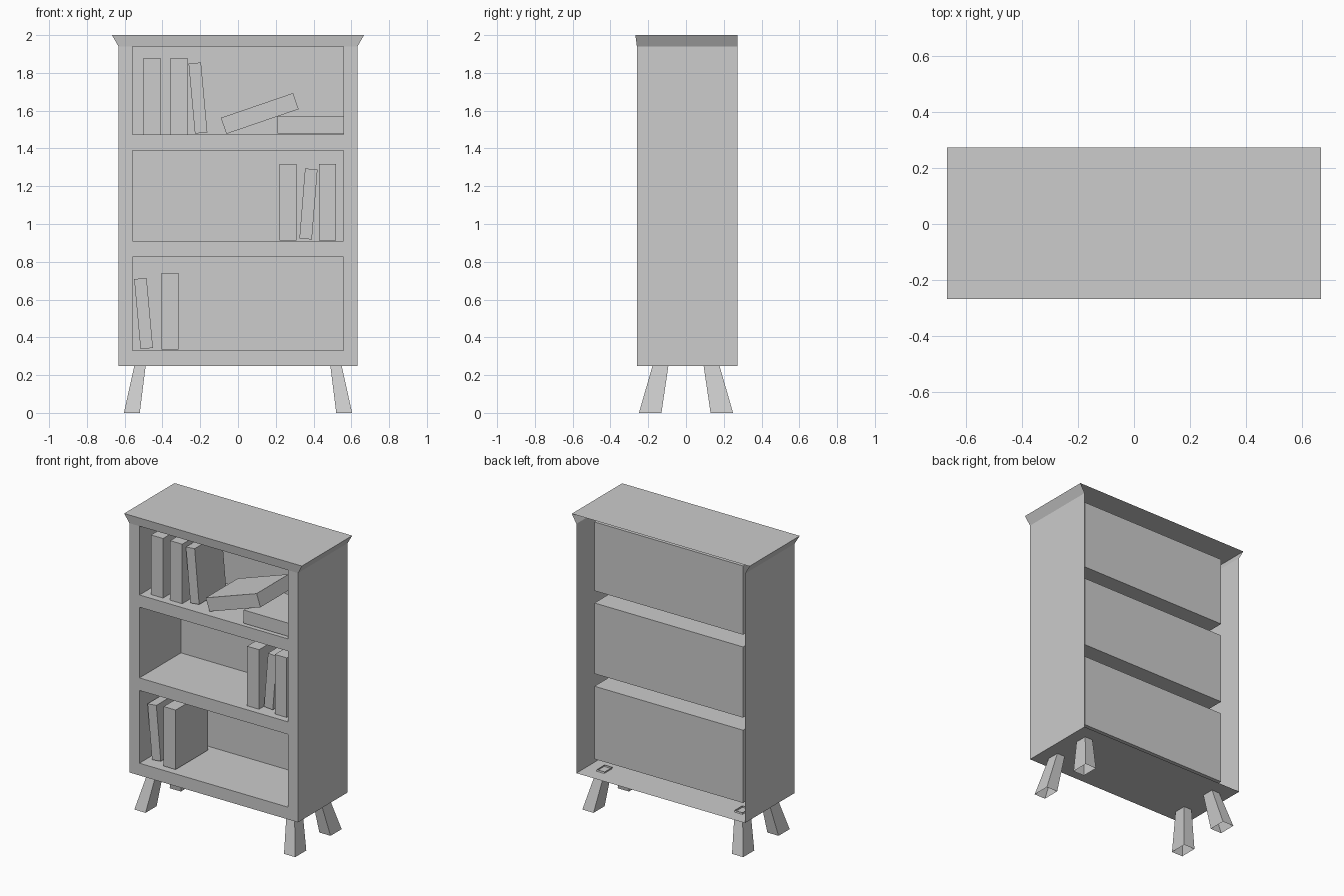
import bpy, bmesh
from math import radians
from mathutils import Matrix, Vector

cube = bpy.data.objects.get("Cube")
if cube:
    bpy.data.objects.remove(cube, do_unlink=True)

grey = bpy.data.materials.new("plain grey")
grey.use_nodes = True
colour = (0.604, 0.604, 0.604, 1)
grey.diffuse_color = colour
grey.node_tree.nodes["Principled BSDF"].inputs["Base Color"].default_value = colour


def finish(name, bm):
    mesh = bpy.data.meshes.new(name)
    bmesh.ops.remove_doubles(bm, verts=bm.verts, dist=0.0001)
    bm.to_mesh(mesh)
    bm.free()
    mesh.materials.append(grey)
    obj = bpy.data.objects.new(name, mesh)
    bpy.context.collection.objects.link(obj)
    return obj


def quad(bm, points):
    return bm.faces.new([bm.verts.new(p) for p in points])


def loft(bm, a, b):
    """Skin the gap between two closed rings of points."""
    for i in range(len(a)):
        j = (i + 1) % len(a)
        quad(bm, (a[i], a[j], b[j], b[i]))


def upright_rect(x0, x1, z0, z1, y):
    return [Vector(p) for p in ((x0, y, z0), (x1, y, z0), (x1, y, z1), (x0, y, z1))]


# Case: open-backed shell with a flared top
FRONT, BACK, PANEL = -0.26, 0.272, 0.185
SIDE, OPENING, LIP = 0.633, 0.558, 0.667
BASE, EAVES, TOP = 0.248, 1.94, 2.0
bm = bmesh.new()
outline = [(-SIDE, BASE), (SIDE, BASE), (SIDE, EAVES),
           (LIP, TOP), (-LIP, TOP), (-SIDE, EAVES)]
front_ring = [Vector((x, -0.268 if z == TOP else FRONT, z)) for x, z in outline]
back_ring = [Vector((x, BACK, z)) for x, z in outline]
loft(bm, back_ring, front_ring)
quad(bm, [front_ring[i] for i in (5, 2, 3, 4)])

# Front frame and the three recessed compartments
levels = [BASE, 0.331, 0.825, 0.91, 1.39, 1.473, EAVES]
columns = [-SIDE, -OPENING, OPENING, SIDE]
for row, (z0, z1) in enumerate(zip(levels, levels[1:])):
    for col, (x0, x1) in enumerate(zip(columns, columns[1:])):
        mouth = upright_rect(x0, x1, z0, z1, FRONT)
        if row % 2 and col == 1:
            rear = upright_rect(x0, x1, z0, z1, PANEL)
            loft(bm, rear, mouth)
            quad(bm, rear)
        else:
            quad(bm, mouth)
finish("bookcase_case", bm)

# Splayed, tapered, hollow legs
for sx, side in ((-1, "right"), (1, "left")):
    for sy, end in ((-1, "front"), (1, "back")):
        bm = bmesh.new()
        rings = []
        for x0, x1, y0, y1, z in ((0.52, 0.604, 0.13, 0.249, 0),
                                  (0.488, 0.547, 0.092, 0.175, 0.258)):
            rings.append([Vector((sx * x, sy * y, z)) for x, y in
                          ((x0, y0), (x1, y0), (x1, y1), (x0, y1))])
        loft(bm, *rings)
        bmesh.ops.remove_doubles(bm, verts=bm.verts, dist=0.0001)
        if sx * sy < 0:
            bmesh.ops.reverse_faces(bm, faces=bm.faces)
        finish(f"{end}_{side}_leg", bm)


def book(name, x, z, size, y0, lean=0):
    """A plain block centred on x, z and leaned in the front plane."""
    bm = bmesh.new()
    bmesh.ops.create_cube(bm, size=1, matrix=Matrix.Diagonal((*size, 1)))
    obj = finish(name, bm)
    obj.location = (x, y0 + size[1] / 2, z)
    obj.rotation_euler.y = radians(lean)


# Tall upright books, standing on their shelves
for i, (x, floor) in enumerate(((-0.456, 1.475), (-0.312, 1.475), (0.265, 0.913),
                                (0.473, 0.913), (-0.361, 0.336))):
    book(f"tall_book_{i + 1}", x, floor + 0.202, (0.09, 0.345, 0.404), -0.217)

# Shorter leaning books
for i, (x, z, lean) in enumerate(((-0.212, 1.667, -5.2), (0.373, 1.106, 4.6),
                                  (-0.5, 0.526, -5.2))):
    book(f"leaning_book_{i + 1}", x, z, (0.066, 0.29, 0.372), -0.185, lean)

# Book lying flat, and one resting on it
book("flat_book", 0.41, 1.523, (0.404, 0.345, 0.09), -0.238)
book("resting_book", 0.115, 1.585, (0.404, 0.345, 0.09), -0.217, -18.9)
